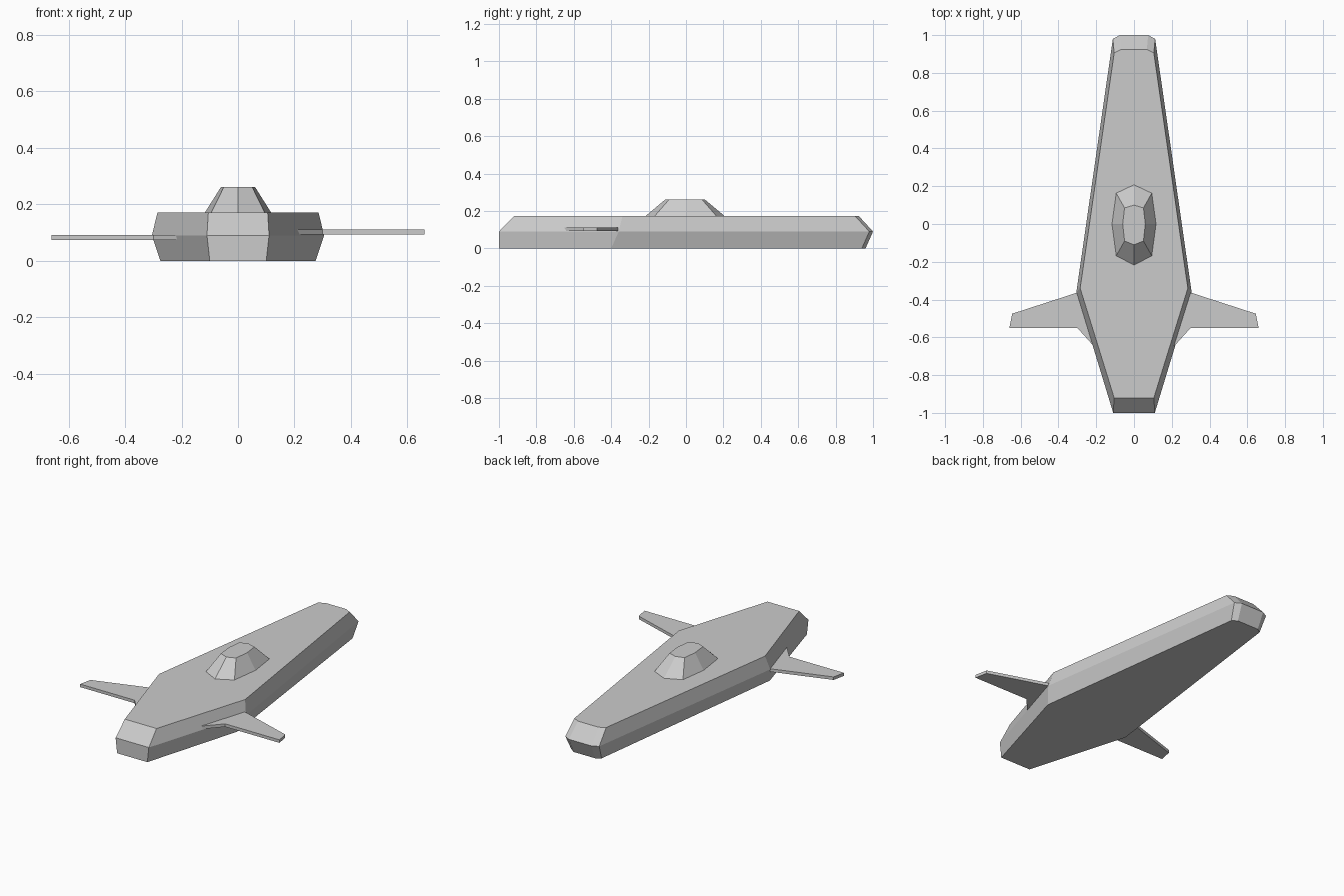
import bpy, bmesh

if "Cube" in bpy.data.objects:
    bpy.data.objects.remove(bpy.data.objects["Cube"])


def loft(name, rings):
    """Skin a stack of matching (points, z) rings and cap both ends."""
    bm = bmesh.new()
    loops = [[bm.verts.new(p if len(p) == 3 else (p[0], p[1], z)) for p in pts]
             for pts, z in rings]
    n = len(loops[0])
    for low, high in zip(loops, loops[1:]):
        for i in range(n):
            j = (i + 1) % n
            bm.faces.new((low[i], low[j], high[j], high[i]))
    bm.faces.new(loops[0][::-1])
    bm.faces.new(loops[-1])
    bmesh.ops.recalc_face_normals(bm, faces=bm.faces)
    mesh = bpy.data.meshes.new(name)
    bm.to_mesh(mesh)
    bm.free()
    obj = bpy.data.objects.new(name, mesh)
    bpy.context.collection.objects.link(obj)
    return obj


def mirrored(half):
    """Close a right-hand outline (front to back) across x = 0."""
    return half + [(-x, y) for x, y in reversed(half) if x > 0]


# Hull: bottom, waist and deck outlines
bottom = [(0.10, -1.0), (0.275, -0.40), (0.10, 0.94), (0.07, 0.96)]
waist = [(0.11, -1.0), (0.305, -0.36), (0.112, 0.98), (0.075, 1.0)]
deck = [(0.105, -0.92), (0.285, -0.34), (0.105, 0.905), (0.068, 0.925)]
loft("hull", [(mirrored(bottom), 0.0), (mirrored(waist), 0.09), (mirrored(deck), 0.172)])

# Canopy: eight-sided tapered dome on the deck
canopy_base = [(0, -0.22), (0.095, -0.17), (0.118, 0), (0.095, 0.165), (0, 0.21)]
canopy_top = [(0, -0.11), (0.05, -0.09), (0.06, 0), (0.05, 0.085), (0, 0.10)]
loft("canopy", [(mirrored(canopy_base), 0.17), (mirrored(canopy_top), 0.262)])

# Wings: thin plates, the left one sits slightly lower
wing = [(0.21, -0.65), (0.30, -0.55), (0.66, -0.55), (0.645, -0.475), (0.30, -0.363)]
for name, side, z in (("right_wing", 1, 0.093), ("left_wing", -1, 0.074)):
    outline = [(side * x, y) for x, y in wing]
    loft(name, [(outline, z), (outline, z + 0.018)])
